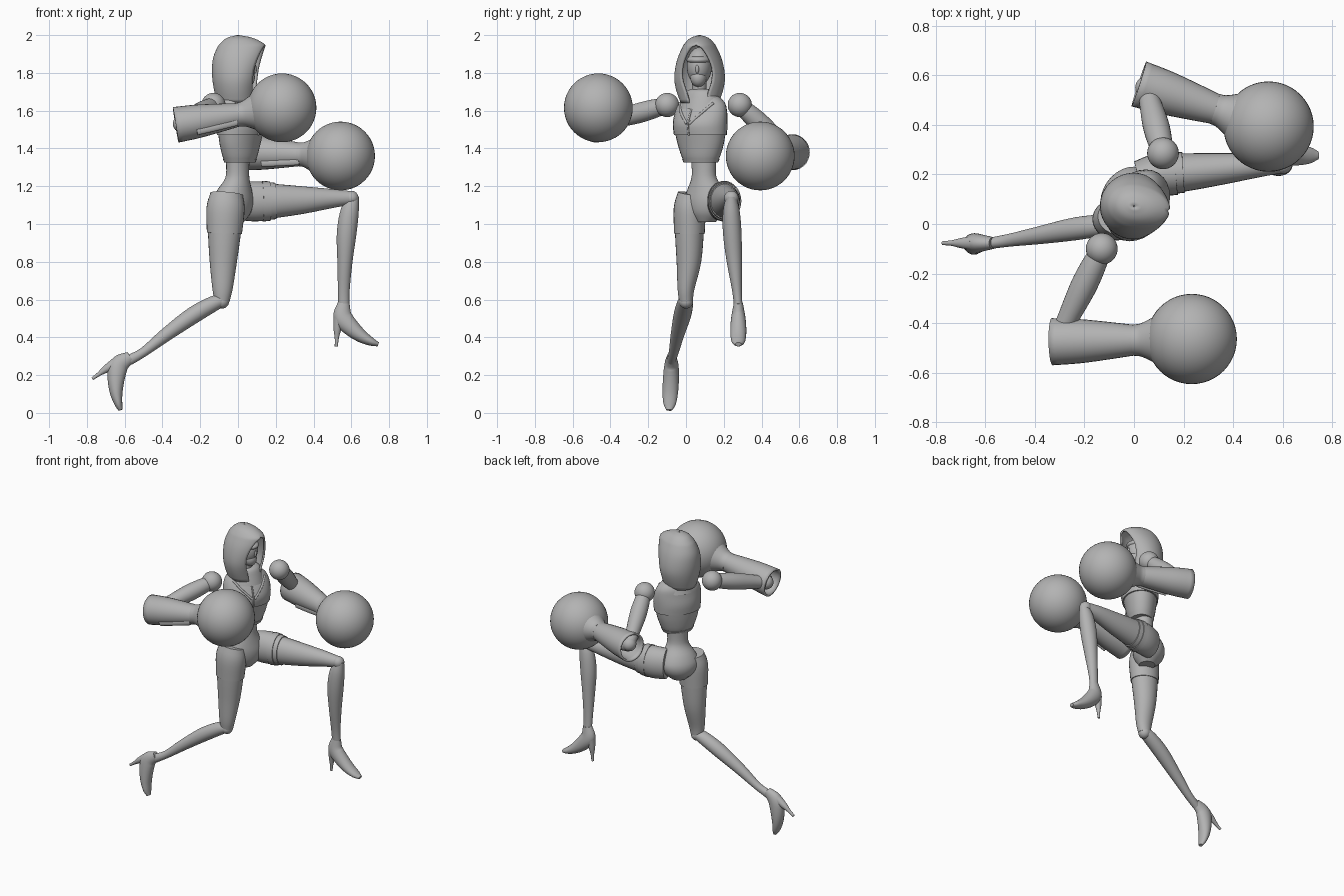
import bpy, bmesh, math
from mathutils import Vector, Matrix

cube = bpy.data.objects.get("Cube")
if cube:
    bpy.data.objects.remove(cube)

grey = bpy.data.materials.new("plain grey")
grey.use_nodes = True
grey.diffuse_color = (0.45, 0.45, 0.45, 1)
grey.node_tree.nodes["Principled BSDF"].inputs["Base Color"].default_value = (0.45, 0.45, 0.45, 1)

SIDES = 28
# Body frame: turned to its right of +x
FWD = Vector((0.835, -0.55, 0))
LAT = Vector((0.55, 0.835, 0))
UP = Vector((0, 0, 1))


def finish(name, bm, angle=35):
    bmesh.ops.remove_doubles(bm, verts=bm.verts, dist=0.0002)
    bmesh.ops.recalc_face_normals(bm, faces=bm.faces)
    mesh = bpy.data.meshes.new(name)
    bm.to_mesh(mesh)
    bm.free()
    ob = bpy.data.objects.new(name, mesh)
    bpy.context.collection.objects.link(ob)
    mesh.materials.append(grey)
    bpy.ops.object.select_all(action='DESELECT')
    ob.select_set(True)
    bpy.context.view_layer.objects.active = ob
    bpy.ops.object.shade_smooth_by_angle(angle=math.radians(angle))
    return ob


def loft(name, rings, closed=True, caps=(True, True)):
    bm = bmesh.new()
    rows = [[bm.verts.new(p) for p in ring] for ring in rings]
    n = len(rows[0])
    for a, b in zip(rows, rows[1:]):
        for i in range(n if closed else n - 1):
            j = (i + 1) % n
            bm.faces.new((a[i], a[j], b[j], b[i]))
    for use, row in zip(caps, (rows[0], rows[-1])):
        if use:
            bm.faces.new(row)
    return finish(name, bm)


def smooth_rows(rows, steps=4):
    """Catmull-Rom interpolation of number rows."""
    rows = [Vector(r) for r in rows]
    ext = [2 * rows[0] - rows[1]] + rows + [2 * rows[-1] - rows[-2]]
    out = []
    for a, b, c, d in zip(ext, ext[1:], ext[2:], ext[3:]):
        for k in range(steps):
            t = k / steps
            out.append(0.5 * (2 * b + (c - a) * t + (2 * a - 5 * b + 4 * c - d) * t * t
                              + (3 * b - a - 3 * c + d) * t ** 3))
    return out + [rows[-1]]


def tube(name, rows, hint=(0, 1, 0), steps=4, caps=(True, True)):
    """Rows are x, y, z, radius along hint, radius across it."""
    rows = smooth_rows(rows, steps)
    pts = [Vector(r[:3]) for r in rows]
    rings = []
    for i, (p, r) in enumerate(zip(pts, rows)):
        t = (pts[min(i + 1, len(pts) - 1)] - pts[max(i - 1, 0)]).normalized()
        u = Vector(hint)
        u = (u - t * u.dot(t)).normalized()
        v = t.cross(u)
        rings.append([p + u * r[3] * math.cos(a) + v * r[4] * math.sin(a)
                      for a in (math.tau * k / SIDES for k in range(SIDES))])
    return loft(name, rings, caps=caps)


def ball(name, centre, radius, scale=(1, 1, 1), yaw=0, seg=32):
    bm = bmesh.new()
    m = Matrix.Translation(centre) @ Matrix.Rotation(yaw, 4, 'Z') @ Matrix.Diagonal((*scale, 1))
    bmesh.ops.create_uvsphere(bm, u_segments=seg, v_segments=seg // 2, radius=radius, matrix=m)
    return finish(name, bm, 60)


def body_point(a, z, lat, dep, off, centre):
    return Vector((*centre, z)) + LAT * lat * math.sin(a) + FWD * (off + dep * math.cos(a))


def body(name, rows, centre, steps=3):
    """Rows are height, half width, half depth, forward offset."""
    rings = [[body_point(math.tau * k / SIDES, *r, centre) for k in range(SIDES)]
             for r in smooth_rows(rows, steps)]
    return loft(name, rings)


# Torso: waist and pelvis, lower jacket, chest and collar
body("waist_and_pelvis", [(1.40, .075, .06, .01), (1.28, .066, .058, .01), (1.23, .075, .065, .005),
     (1.18, .105, .085, -.01), (1.12, .128, .1, -.02), (1.06, .105, .09, -.02),
     (1.01, .05, .05, -.01)], (-0.01, 0.1))
TORSO = (0, 0.085)
body("lower_jacket", [(1.325, .092, .07, .012), (1.36, .11, .084, .012), (1.42, .131, .096, .013),
     (1.475, .143, .105, .016)], TORSO)
chest = [(1.47, .151, .112, .016), (1.53, .155, .118, .018), (1.59, .152, .102, .01),
         (1.64, .135, .085, 0), (1.68, .09, .066, 0), (1.70, .05, .05, 0)]
body("chest", chest, TORSO)
body("collar", [(1.61, .118, .104, .006), (1.66, .105, .088, .004), (1.70, .088, .076, 0),
     (1.715, .06, .055, 0)], TORSO)
tube("neck", [(0.01, .075, 1.6, .045, .045), (0.015, .07, 1.7, .038, .038),
              (0.02, .07, 1.8, .04, .04)])

# Jacket hem band and front seams
body("jacket_hem", [(1.325, .097, .075, .012), (1.345, .107, .083, .012)], TORSO, 1)
seam = [body_point(0, *r, TORSO) for r in chest[:4]]
tube("front_seam", [(*p, .005, .005) for p in seam])
for side, label in ((1, "left"), (-1, "right")):
    edge = [body_point(side * a, *r, TORSO) for a, r in zip((0.05, .45, .9), chest[1:4])]
    tube(label + "_lapel", [(*p, .007, .007) for p in edge], hint=UP)

# Hood: open arch, rows are height, half width, back, front, half opening
HEAD = Matrix.Translation((0.0, 0.072, 0)) @ Matrix.Rotation(math.radians(-8), 4, 'Z')
hood_rows = [(1.64, .1, .11, .09, .045), (1.70, .122, .125, .1, .062), (1.76, .134, .135, .115, .082),
             (1.82, .13, .138, .13, .084), (1.88, .115, .132, .143, .066), (1.93, .093, .112, .148, .035),
             (1.955, .078, .095, .138, .0), (1.985, .048, .06, .08, 0), (2.0, .004, .004, .004, 0)]
rings = []
for z, w, back, front, gap in smooth_rows([(*r,) for r in hood_rows], 3):
    start = math.asin(max(0, min(1, gap / w)))
    ring = []
    for k in range(41):
        a = start + (math.tau - 2 * start) * k / 40
        f = math.cos(a) * (front if math.cos(a) > 0 else back)
        ring.append(HEAD @ Vector((f, w * math.sin(a), z)))
    rings.append(ring)
hood = loft("hood", rings, closed=False, caps=(False, False))
mod = hood.modifiers.new("thickness", 'SOLIDIFY')
mod.thickness = 0.012
mod.offset = -1

# Face: skull, chin and visor band
yaw = math.radians(-8)
ball("head", HEAD @ Vector((0.01, 0, 1.835)), .1, (.85, .66, 1), yaw)
ball("chin", HEAD @ Vector((0.045, 0, 1.775)), .05, (.9, .85, 1), yaw)
ball("visor", HEAD @ Vector((0.02, 0, 1.868)), .07, (1.18, .94, .4), yaw)
ball("nose", HEAD @ Vector((0.09, 0, 1.82)), .014, (.8, .7, 1.7), yaw, 16)


def lerp_row(a, b, t, r):
    return (*a.lerp(b, t), r, r)


# Arms: shoulder ball, upper arm, elbow, hollow gauntlet and round glove
def arm(label, shoulder, elbow, cuff, glove):
    shoulder, elbow, cuff, glove = map(Vector, (shoulder, elbow, cuff, glove))
    ball(label + "_shoulder", shoulder, .064)
    tube(label + "_upper_arm", [lerp_row(shoulder, elbow, t, r) for t, r in
         ((0, .04), (.2, .05), (.45, .053), (.8, .043), (1, .038))], hint=UP)
    ball(label + "_elbow", elbow, .045)
    gauntlet = tube(label + "_gauntlet", [lerp_row(cuff, glove, t, r) for t, r in
        ((0, .095), (.2, .089), (.4, .076), (.6, .061))], hint=UP, caps=(False, True))
    shell = gauntlet.modifiers.new("thickness", 'SOLIDIFY')
    shell.thickness = 0.012
    shell.offset = -1
    tube(label + "_forearm", [lerp_row(cuff, glove, t, r) for t, r in
         ((.05, .035), (.25, .05), (.5, .04))], hint=UP)
    tube(label + "_wrist_flare", [lerp_row(cuff, glove, t, r) for t, r in
         ((.585, .063), (.63, .066), (.68, .078), (.74, .096))], hint=UP)
    ball(label + "_glove", glove, .182, seg=48)
    # Raised strip along the underside of the gauntlet
    side = Vector((0, -0.8, -0.6))
    tube(label + "_gauntlet_strip", [(*(cuff.lerp(glove, t) + side * d), .02, .01)
         for t, d in ((.2, .088), (.4, .075), (.58, .06))], hint=UP)


arm("right", (-.13, -.1, 1.63), (-.3, -.45, 1.53), (-.33, -.475, 1.525), (.233, -.464, 1.615))
arm("left", (.117, .285, 1.63), (.05, .55, 1.39), (.02, .565, 1.38), (.543, .393, 1.36))

# Legs: thighs with raised upper cuffs, knees and shins
right_thigh = [(-.06, .03, 1.16, .068, .08), (-.066, .02, 1.08, .08, .095), (-.072, .018, .95, .076, .087),
               (-.078, .015, .8, .065, .072), (-.082, 0, .66, .045, .054), (-.085, 0, .59, .036, .04)]
left_thigh = [(.02, .18, 1.12, .07, .095), (.1, .2, 1.12, .08, .1), (.2, .208, 1.122, .077, .09),
              (.35, .222, 1.127, .064, .072), (.5, .236, 1.135, .048, .05), (.6, .24, 1.138, .034, .036)]
right_shin = [(-.07, 0, .6, .033, .03), (-.13, -.005, .578, .043, .041), (-.24, -.02, .515, .046, .045),
              (-.38, -.045, .415, .036, .036), (-.5, -.065, .322, .026, .025), (-.575, -.077, .28, .023, .028)]
left_shin = [(.615, .24, 1.15, .025, .026), (.592, .24, 1.07, .044, .048), (.575, .245, .95, .049, .052),
             (.566, .256, .8, .04, .04), (.56, .27, .65, .026, .031), (.56, .277, .56, .022, .029)]
for label, thigh, shin in (("right", right_thigh, right_shin), ("left", left_thigh, left_shin)):
    tube(label + "_thigh", thigh)
    tube(label + "_shin", shin)
    tube(label + "_thigh_cuff", [(*r[:3], r[3] + .005, r[4] + .006) for r in thigh[:3]])
    ball(label + "_knee", thigh[-1][:3], .038)
tube("left_thigh_strap", [(*r[:3], r[3] + .01, r[4] + .011) for r in
     (Vector(left_thigh[1]).lerp(Vector(left_thigh[2]), t) for t in (.3, .7))])


# High-heeled shoes: one shape swung about the ankle
def shoe(label, ankle, swing, toe_y):
    turn = Matrix.Translation(ankle) @ Matrix.Rotation(math.radians(swing), 4, 'Y')

    def place(rows):
        return [(*(turn @ Vector((x, toe_y * max(x, 0) * 5, z))), a, b) for x, z, a, b in rows]

    tube(label + "_shoe", place([(0, .012, .024, .031), (-.006, -.06, .037, .05), (.035, -.115, .042, .046),
         (.095, -.165, .041, .034), (.15, -.195, .033, .021), (.183, -.207, .016, .011)]))
    tube(label + "_heel", place([(-.025, -.07, .03, .03), (-.034, -.13, .02, .02),
         (-.037, -.175, .011, .011), (-.04, -.218, .008, .008)]))


shoe("left", (.56, .277, .57), 0, 0)
shoe("right", (-.578, -.077, .288), 50.5, -.013)
